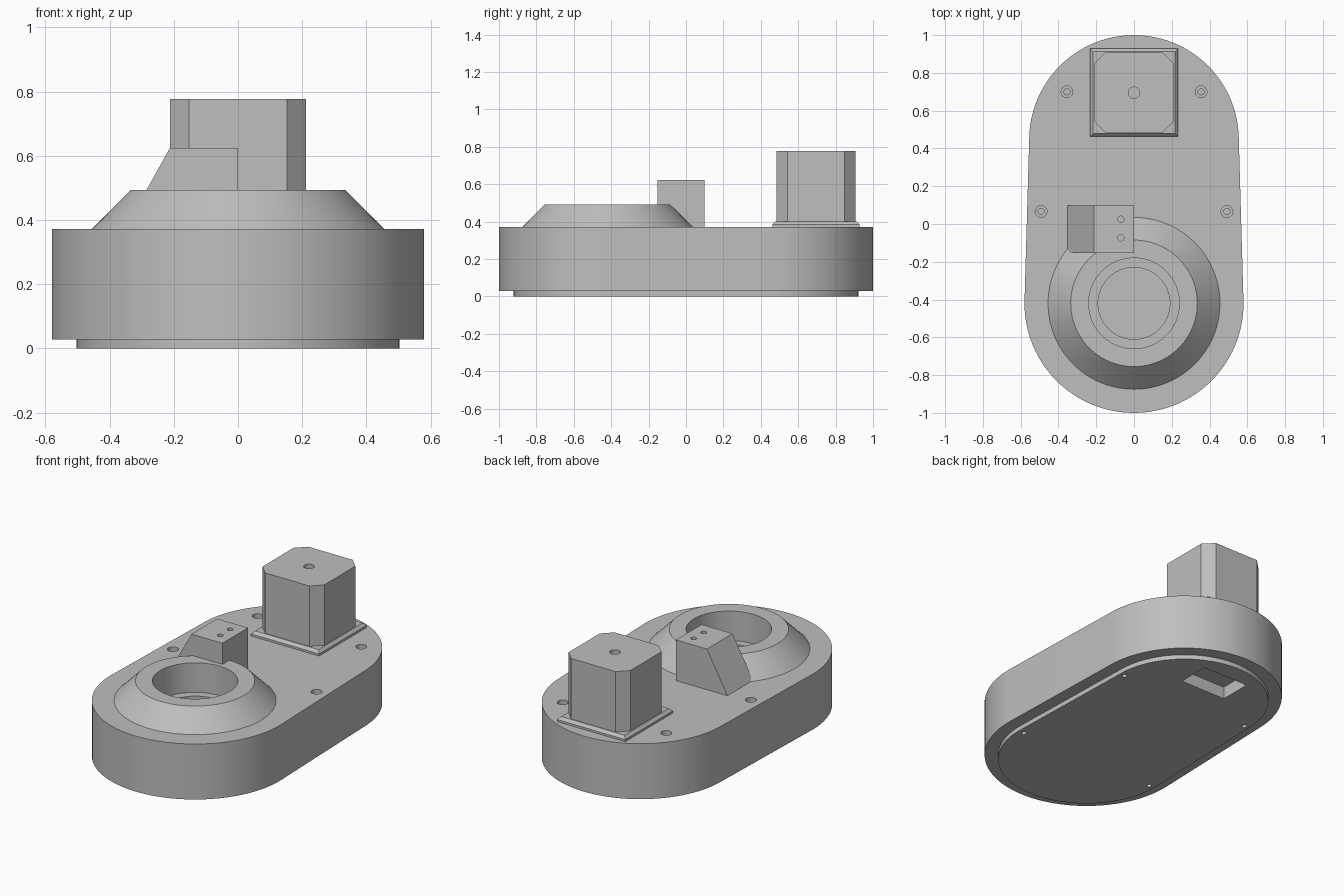
import bpy, bmesh
from math import sin, cos, pi, radians

cube = bpy.data.objects.get("Cube")
if cube:
    bpy.data.objects.remove(cube, do_unlink=True)

grey = bpy.data.materials.new("light_grey")
grey.use_nodes = True
colour = (0.52, 0.52, 0.52, 1)
grey.diffuse_color = colour
grey.node_tree.nodes["Principled BSDF"].inputs["Base Color"].default_value = colour

REAR_Y, FRONT_Y = 0.445, -0.42
REAR_R, FRONT_R = 0.555, 0.58
PLATE_TOP, DECK = 0.028, 0.372
MOTOR_Y = 0.695


def loft(name, rings):
    """Solid through a stack of matching closed rings of 3D points."""
    bm = bmesh.new()
    loops = [[bm.verts.new(p) for p in ring] for ring in rings]
    n = len(loops[0])
    for low, high in zip(loops, loops[1:]):
        for i in range(n):
            j = (i + 1) % n
            bm.faces.new((low[i], low[j], high[j], high[i]))
    bm.faces.new(loops[0][::-1])
    bm.faces.new(loops[-1])
    bmesh.ops.recalc_face_normals(bm, faces=bm.faces)
    mesh = bpy.data.meshes.new(name)
    bm.to_mesh(mesh)
    bm.free()
    mesh.materials.append(grey)
    obj = bpy.data.objects.new(name, mesh)
    bpy.context.collection.objects.link(obj)
    return obj


def circle(x, y, z, r, n):
    return [(x + r * cos(2 * pi * i / n), y + r * sin(2 * pi * i / n), z) for i in range(n)]


def rectangle(x, y, z, hx, hy, c=0):
    """Rectangle ring, with cut corners when c is set."""
    if not c:
        return [(x + a * hx, y + b * hy, z) for a, b in ((-1, -1), (1, -1), (1, 1), (-1, 1))]
    pts = [(hx, c - hy), (hx, hy - c), (hx - c, hy), (c - hx, hy)]
    pts += [(-a, -b) for a, b in pts]
    return [(x + a, y + b, z) for a, b in pts]


def stadium(z, inset, n=48):
    """Two unequal half circles joined by nearly straight sides."""
    ring = []
    for y, r, start in ((REAR_Y, REAR_R, 0), (FRONT_Y, FRONT_R, pi)):
        for i in range(n + 1):
            a = start + pi * i / n
            ring.append(((r - inset) * cos(a), y + (r - inset) * sin(a), z))
    return ring


def cylinder(x, y, z0, z1, r, n=24):
    return loft("cutter", [circle(x, y, z0, r, n), circle(x, y, z1, r, n)])


def cut(target, cutters):
    """Subtract each cutter, then drop it."""
    bpy.context.view_layer.objects.active = target
    for cutter in cutters:
        cutter.hide_render = True
        mod = target.modifiers.new("cut", 'BOOLEAN')
        mod.operation = 'DIFFERENCE'
        mod.solver = 'EXACT'
        mod.object = cutter
        bpy.ops.object.modifier_apply(modifier=mod.name)
        bpy.data.objects.remove(cutter, do_unlink=True)


def recess():
    return loft("cutter", [rectangle(0, 0.71, z, 0.155, 0.1) for z in (-0.05, 0.075)])


def bore():
    return [cylinder(0, FRONT_Y, 0.31, 0.7, 0.24, 64),
            cylinder(0, FRONT_Y, 0.23, 0.7, 0.19, 64)]


# Main housing with stepped bore, counterbored screw holes and rear recess
body = loft("housing", [stadium(PLATE_TOP, 0), stadium(DECK, 0)])
holes = bore() + [recess()]
for side in (-1, 1):
    for x, y in ((0.355, 0.70), (0.492, 0.066)):
        holes.append(cylinder(side * x, y, DECK - 0.035, 0.5, 0.031))
        holes.append(cylinder(side * x, y, DECK - 0.12, 0.5, 0.016))
cut(body, holes)

# Bottom cover plate with four small holes
plate = loft("bottom_plate", [stadium(0, 0.077), stadium(PLATE_TOP, 0.077)])
holes = [recess()]
for side in (-1, 1):
    for x, y in ((0.445, REAR_Y), (0.465, FRONT_Y)):
        holes.append(cylinder(side * x, y, -0.05, 0.02, 0.015, 16))
cut(plate, holes)

# Conical collar around the bore
collar = loft("collar", [circle(0, FRONT_Y, DECK, 0.455, 96),
                         circle(0, FRONT_Y, 0.493, 0.335, 96)])
cut(collar, bore())

# Wedge block with a sloped outer side and two holes
block = loft("wedge_block", [
    [(x, y, z) for x, z in ((-0.353, DECK), (0, DECK), (0, 0.624), (-0.212, 0.624))]
    for y in (-0.153, 0.098)])
cut(block, [cylinder(-0.07, y, 0.55, 0.7, 0.017, 16) for y in (-0.073, 0.025)])

# Motor flange with bevelled rim
loft("motor_flange", [rectangle(0, MOTOR_Y, z, h, h)
                      for z, h in ((DECK, 0.233), (0.385, 0.233), (0.402, 0.217))])

# Motor box with cut corners and a shaft hole
motor = loft("motor", [rectangle(0, MOTOR_Y, z, 0.212, 0.212, 0.06) for z in (0.39, 0.777)])
cut(motor, [cylinder(0, MOTOR_Y, 0.72, 0.9, 0.03)])

# Smooth the round parts, keeping hard edges
bpy.ops.object.select_all(action='DESELECT')
for obj in (body, plate, collar, block, motor):
    obj.select_set(True)
bpy.context.view_layer.objects.active = body
bpy.ops.object.shade_smooth_by_angle(angle=radians(30))
